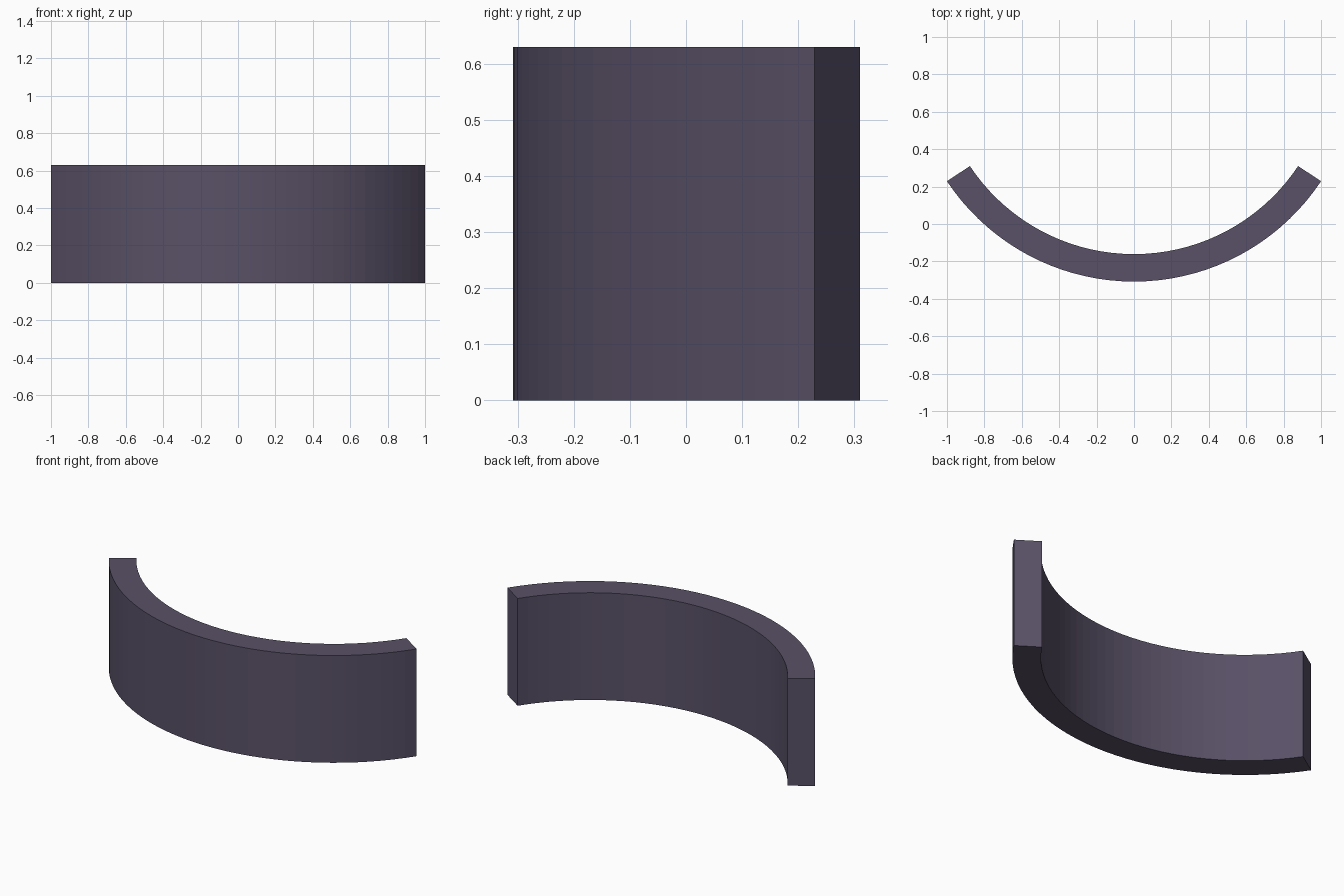
import bpy, bmesh, math

if "Cube" in bpy.data.objects:
    bpy.data.objects.remove(bpy.data.objects["Cube"])

R_OUT, R_IN = 1.2, 1.053        # outer and inner radius
HALF = math.asin(1 / R_OUT)     # half of the arc angle, outer chord = 2
HEIGHT, SEGS = 0.63, 36
CY = R_OUT - 0.308              # arc centre, puts the front at y = -0.308


def arc(radius):
    """Points along the arc, left to right, bulging to the front."""
    angles = [HALF * (2 * i / SEGS - 1) for i in range(SEGS + 1)]
    return [(radius * math.sin(a), CY - radius * math.cos(a), 0) for a in angles]


# Curved wall: strip between the two arcs, extruded upward
bm = bmesh.new()
outer = [bm.verts.new(p) for p in arc(R_OUT)]
inner = [bm.verts.new(p) for p in arc(R_IN)]
for i in range(SEGS):
    bm.faces.new((outer[i], outer[i + 1], inner[i + 1], inner[i]))
ext = bmesh.ops.extrude_face_region(bm, geom=bm.faces[:])
top = [g for g in ext["geom"] if isinstance(g, bmesh.types.BMVert)]
bmesh.ops.translate(bm, verts=top, vec=(0, 0, HEIGHT))
bmesh.ops.recalc_face_normals(bm, faces=bm.faces[:])

mesh = bpy.data.meshes.new("curved_wall")
bm.to_mesh(mesh)
bm.free()
wall = bpy.data.objects.new("curved_wall", mesh)
bpy.context.collection.objects.link(wall)

# Dark purple-grey finish
mat = bpy.data.materials.new("dark_plum")
mat.diffuse_color = (0.1, 0.082, 0.135, 1)
mat.use_nodes = True
mat.node_tree.nodes["Principled BSDF"].inputs["Base Color"].default_value = mat.diffuse_color
mesh.materials.append(mat)
